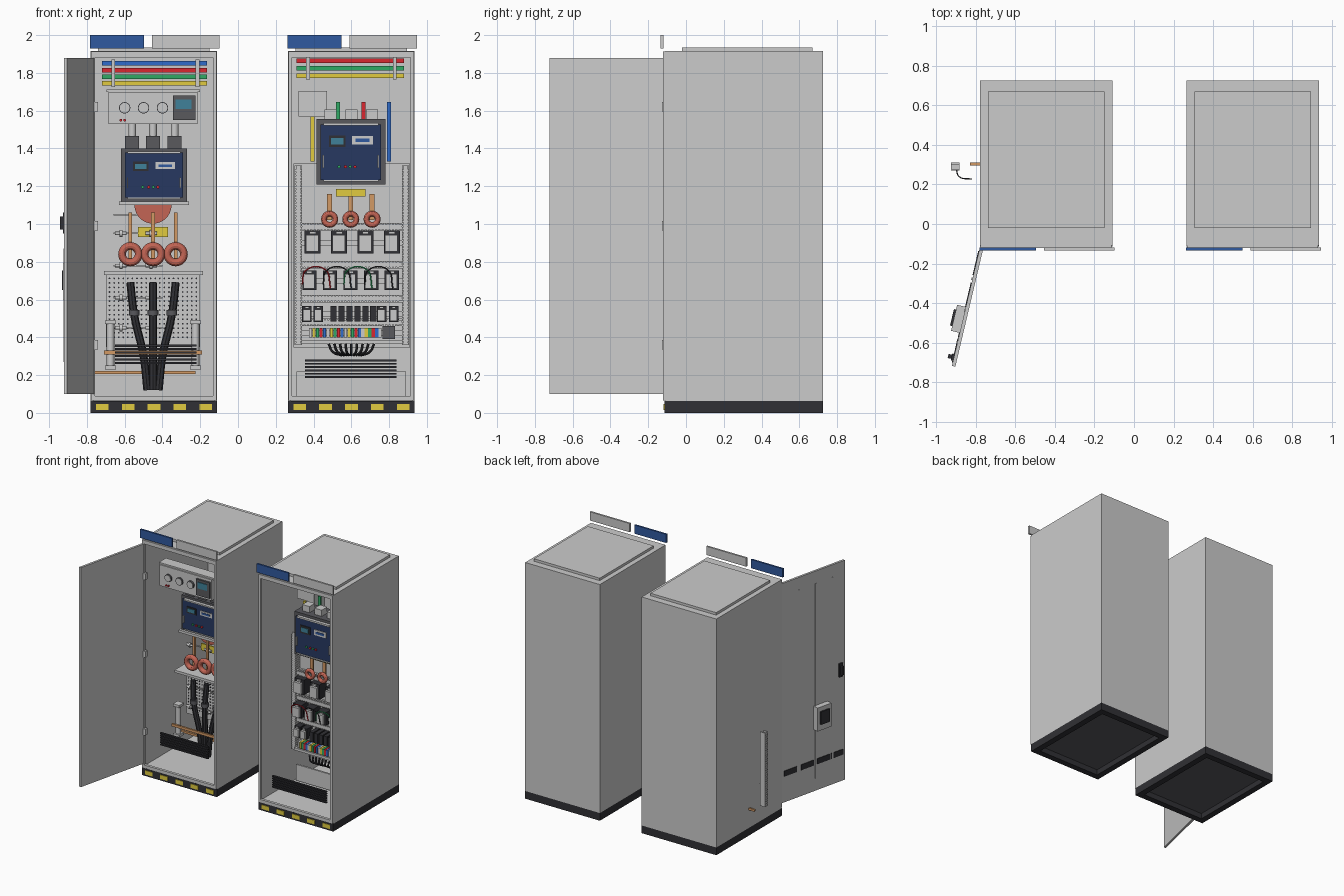
import bpy, bmesh, math
from mathutils import Matrix, Vector

if "Cube" in bpy.data.objects:
    bpy.data.objects.remove(bpy.data.objects["Cube"])

COL = dict(blue=(.03,.1,.35,1), navy=(.02,.04,.12,1), red=(.7,.02,.03,1), green=(.03,.4,.13,1),
           yellow=(.75,.6,.05,1), busblue=(.03,.15,.6,1), dark=(.03,.03,.035,1), mid=(.1,.1,.11,1),
           copper=(.65,.32,.13,1), coil=(.55,.13,.09,1), teal=(.05,.22,.32,1), white=(.8,.8,.8,1))
MATS = {}

def paint(ob, col):
    if not col: return
    if col not in MATS:
        MATS[col] = bpy.data.materials.new(col)
        MATS[col].diffuse_color = COL[col]
    ob.data.materials.append(MATS[col])

def finish(name, bm, col, M=None):
    me = bpy.data.meshes.new(name)
    bm.to_mesh(me); bm.free()
    ob = bpy.data.objects.new(name, me)
    bpy.context.collection.objects.link(ob)
    if M: ob.matrix_world = M
    paint(ob, col)
    return ob

def smooth(ob):
    bpy.ops.object.select_all(action='DESELECT')
    ob.select_set(True); bpy.context.view_layer.objects.active = ob
    bpy.ops.object.shade_smooth_by_angle()

def boxes(name, items, col=None, M=None):
    """items: (x0, x1, y0, y1, z0, z1)"""
    bm = bmesh.new()
    for a, b, c, d, e, f in items:
        T = Matrix.Translation(((a+b)/2, (c+d)/2, (e+f)/2)) @ Matrix.Diagonal((b-a, d-c, f-e, 1))
        bmesh.ops.create_cube(bm, size=1, matrix=T)
    return finish(name, bm, col, M)

def cyls(name, items, axis='Y', col=None, n=20, M=None):
    """items: (x, y, z, radius, length), centred"""
    R = {'Z': Matrix(), 'Y': Matrix.Rotation(math.pi/2, 4, 'X'), 'X': Matrix.Rotation(math.pi/2, 4, 'Y')}[axis]
    bm = bmesh.new()
    for x, y, z, r, l in items:
        bmesh.ops.create_cone(bm, cap_ends=True, segments=n, radius1=r, radius2=r, depth=l,
                              matrix=Matrix.Translation((x, y, z)) @ R)
    ob = finish(name, bm, col, M)
    smooth(ob)
    return ob

def ring(name, x, y, z, R, r, col):
    bpy.ops.mesh.primitive_torus_add(location=(x, y, z), rotation=(math.pi/2, 0, 0), major_radius=R,
                                     minor_radius=r, major_segments=32, minor_segments=12)
    ob = bpy.context.object; ob.name = name
    paint(ob, col); smooth(ob)

def tube(name, pts, r, col):
    cu = bpy.data.curves.new(name, 'CURVE'); cu.dimensions = '3D'
    cu.bevel_depth = r; cu.bevel_resolution = 2; cu.resolution_u = 6; cu.use_fill_caps = True
    sp = cu.splines.new('BEZIER'); sp.bezier_points.add(len(pts)-1)
    for p, c in zip(sp.bezier_points, pts):
        p.co = Vector(c); p.handle_left_type = p.handle_right_type = 'AUTO'
    ob = bpy.data.objects.new(name, cu)
    bpy.context.collection.objects.link(ob)
    paint(ob, col)
    bpy.ops.object.select_all(action='DESELECT')
    ob.select_set(True); bpy.context.view_layer.objects.active = ob
    bpy.ops.object.convert(target='MESH')
    smooth(bpy.context.object)

def duct(name, x0, x1, y0, y1, z0, z1, upright):
    """slotted wiring duct: lid, back and rows of teeth"""
    lid = .008
    it = [(x0, x1, y1-lid, y1, z0, z1)]
    if upright:
        it.append((x0+.007, x1-.007, y0, y0+lid, z0, z1))
        n = int((z1-z0)/.018)
        it += [(x0, x1, y0, y1, z0+i*.018, z0+i*.018+.011) for i in range(n)]
    else:
        it.append((x0, x1, y0, y0+lid, z0+.007, z1-.007))
        n = int((x1-x0)/.018)
        it += [(x0+i*.018, x0+i*.018+.011, y0, y1, z0, z1) for i in range(n)]
    boxes(name, it)

# ---------- cabinet carcass, plinth, roof and sign boards ----------
def cabinet(side, x0):
    x1 = x0+.67
    boxes(side+'_shell', [(x0, x0+.015, -.11, .725, .062, 1.915), (x1-.015, x1, -.11, .725, .062, 1.915),
        (x0, x1, .71, .725, .062, 1.915), (x0, x1, -.11, .725, 1.9, 1.915), (x0, x1, -.1, .725, .062, .077)])
    boxes(side+'_front_frame', [(x0+.003, x0+.022, -.122, -.1, .066, 1.912), (x1-.022, x1-.003, -.122, -.1, .066, 1.912),
        (x0+.022, x1-.022, -.122, -.1, 1.882, 1.912), (x0+.022, x1-.022, -.122, -.1, .066, .09)])
    boxes(side+'_roof_plate', [(x0+.04, x1-.04, -.02, .67, 1.91, 1.935)])
    boxes(side+'_plinth', [(x0, x1, -.115, -.065, 0, .062), (x0, x1, .675, .725, 0, .062),
        (x0, x0+.05, -.065, .675, 0, .062), (x1-.05, x1, -.065, .675, 0, .062)], 'dark')
    boxes(side+'_floor_underside', [(x0+.05, x1-.05, -.065, .675, .045, .06)], 'mid')
    boxes(side+'_plinth_warning_patches', [(x0+.028+i*.137, x0+.095+i*.137, -.12, -.114, .015, .048) for i in range(5)], 'yellow')
    boxes(side+'_sign_blue', [(x0-.003, x0+.283, -.135, -.12, 1.93, 2)], 'blue')
    boxes(side+'_sign_grey', [(x0+.325, x0+.682, -.135, -.12, 1.93, 2)])

cabinet('left', -.78)
cabinet('right', .265)

def louvre(side, x0, x1, z0, z1):
    n = 6; s = (z1-z0)/n
    boxes(side+'_louvre', [(x0, x1, -.07, -.055, z0+i*s, z0+i*s+s*.55) for i in range(n)], 'dark')
louvre('left', -.65, -.22, .26, .37)
louvre('right', .355, .84, .185, .29)

# ---------- open door, built closed then swung about its hinge ----------
D = Matrix.Translation((-.77, -.12, 0)) @ Matrix.Rotation(math.radians(-103.3), 4, 'Z')
boxes('door_panel', [(0, .617, -.01, .008, .1, 1.88)], None, D)
boxes('door_ribs', [(u-.006, u+.006, -.015, -.009, .2, 1.78) for u in (.165, .33, .495)], None, D)
boxes('door_vents', [(u, u+.125, -.014, -.009, .31, .355) for u in (.02, .185, .345, .475)], 'dark', D)
boxes('door_meter_box', [(.31, .445, -.055, -.009, .6, .79)], None, D)
boxes('door_meter_face', [(.335, .42, -.066, -.054, .65, .755)], 'dark', D)
boxes('door_handle', [(.555, .59, -.022, -.009, .95, 1.06), (.562, .583, -.04, -.02, .97, 1.04)], 'dark', D)
boxes('door_hinges', [(-.77, -.742, -.128, -.1, z-.025, z+.025) for z in (.36, .99, 1.62)])

# ---------- busbars ----------
def busbars(side, x0, x1, z, cols, step):
    for i, c in enumerate(cols):
        boxes(f'{side}_busbar_{c}', [(x0, x1, .3, .325, z-i*step-.012, z-i*step+.012)], c)
    b = z-(len(cols)-1)*step
    boxes(side+'_busbar_supports', [(x-.01, x+.01, .292, .4, b-.02, z+.02) for x in (x0+.06, x1-.05)])
busbars('left', -.72, -.165, 1.85, ('busblue', 'red', 'green', 'yellow'), .035)
busbars('right', .31, .88, 1.865, ('red', 'green', 'yellow'), .04)

# ---------- circuit breaker ----------
def breaker(side, x0, x1, z0, z1, y):
    w, h = x1-x0, z1-z0
    X = lambda t: x0+w*t
    Z = lambda t: z0+h*t
    boxes(side+'_breaker_body', [(x0, x1, y+.01, y+.19, z0, z1)], 'mid')
    boxes(side+'_breaker_face', [(X(.06), X(.94), y-.005, y+.02, Z(.07), Z(.92))], 'navy')
    boxes(side+'_breaker_trim', [(X(.1), X(.9), y-.015, y+.02, Z(.9), Z(.94)), (X(.1), X(.9), y-.01, y+.02, Z(.04), Z(.07)),
        (X(.52), X(.82), y-.01, y, Z(.61), Z(.74)), (X(.09), X(.11), y-.02, y, Z(.25), Z(.45)), (X(.89), X(.91), y-.02, y, Z(.25), Z(.45))], 'white')
    boxes(side+'_breaker_label', [(X(.57), X(.77), y-.014, y-.008, Z(.65), Z(.7))], 'blue')
    boxes(side+'_breaker_screen', [(X(.18), X(.42), y-.012, y, Z(.57), Z(.75))], 'dark')
    boxes(side+'_breaker_display', [(X(.21), X(.39), y-.016, y-.01, Z(.61), Z(.71))], 'teal')
    cyls(side+'_breaker_red_buttons', [(X(t), y-.008, Z(.27), .008, .012) for t in (.42, .56)], 'Y', 'red')
    cyls(side+'_breaker_green_buttons', [(X(t), y-.008, Z(.27), .008, .012) for t in (.33, .49)], 'Y', 'green')
breaker('left', -.62, -.27, 1.12, 1.4, .15)
breaker('right', .415, .78, 1.21, 1.555, .12)

# ---------- left cabinet: meter panel ----------
boxes('meter_panel', [(-.685, -.215, -.03, .06, 1.53, 1.7), (-.695, -.2, -.02, .07, 1.7, 1.712)])
gx = (-.6, -.5, -.4)
cyls('gauge_rims', [(x, -.035, 1.615, .03, .016) for x in gx], 'Y', 'mid', 32)
cyls('gauge_faces', [(x, -.038, 1.615, .026, .016) for x in gx], 'Y', 'white', 32)
boxes('relay_unit', [(-.345, -.225, -.045, -.025, 1.55, 1.68)], 'mid')
boxes('relay_display', [(-.33, -.245, -.05, -.04, 1.61, 1.66)], 'teal')
cyls('panel_lamps', [(x, -.034, 1.55, .007, .012) for x in (-.62, -.6)], 'Y', 'red')

# breaker bushings, tray and current transformers
bx = (-.56, -.45, -.335)
boxes('bushing_blocks', [(x-.037, x+.037, .18, .27, 1.4, 1.465) for x in bx], 'mid')
cyls('bushing_posts', [(x, .225, 1.495, .02, .07) for x in bx], 'Z')
boxes('breaker_tray', [(-.63, -.26, .14, .36, 1.1, 1.12)])
cyls('zero_sequence_coil', [(-.45, .29, 1.1, .098, .05)], 'Y', 'coil', 40)
for x in (-.57, -.45, -.33):
    ring('current_transformer', x, .22, .84, .044, .02, 'coil')
boxes('dropper_bars', [(x-.01, x+.01, .245, .26, .8, 1.06) for x in (-.57, -.45, -.33)], 'copper')
boxes('left_yellow_label', [(-.53, -.37, .28, .29, .93, .985)], 'yellow')
zs = (.95, .78, .61, .45)
cyls('insulator_pins', [(x, .27, z, .009, .06) for x in (-.62, -.46) for z in zs], 'X')
cyls('insulator_flanges', [(x, .27, z, .018, .015) for x in (-.62, -.46) for z in zs], 'X')
boxes('pin_rails', [(-.66, -.4, .285, .295, z-.004, z+.004) for z in zs+(1.05,)])

# perforated plate, shelf, cables, posts and earth bars
boxes('perforated_plate', [(-.7, -.2, .34, .35, .35, .73)])
cyls('plate_holes', [(-.68+i*.0242, .339, .4+j*.024, .005, .006) for i in range(20) for j in range(14)], 'Y', 'dark', 6)
boxes('cable_shelf', [(-.71, -.185, .2, .35, .73, .75)])
for k in (-1, 0, 1):
    c = -.45
    tube('power_cable', [(c+k*.12, .24, .69), (c+k*.1, .22, .52), (c+k*.05, .22, .3), (c+k*.03, .22, .12)], .021, 'dark')
cyls('cable_collars', [(-.45+k*.1, .22, .53, .028, .03) for k in (-1, 0, 1)], 'Z', 'mid')
cyls('support_posts', [(x, .2, .355, .02, .25) for x in (-.675, -.225)], 'Z', 'white')
boxes('support_post_caps', [(x-.028, x+.028, .17, .23, z-.01, z+.01) for x in (-.675, -.225) for z in (.24, .48)], 'white')
boxes('support_bar', [(-.71, -.19, .16, .175, .31, .33)], 'copper')
boxes('earth_bar', [(-.83, -.225, .295, .31, .207, .223)], 'copper')
duct('outer_duct', -.925, -.882, .27, .31, .27, .87, True)
tube('outer_wire', [(-.9, .28, .4), (-.885, .24, .4), (-.82, .227, .4)], .003, 'dark')

# ---------- right cabinet: mounting plate and ducts ----------
boxes('mounting_plate', [(.293, .91, .31, .322, .345, 1.32)])
for x in (.3, .868):
    duct('vertical_duct', x, x+.038, .255, .31, .36, 1.31, True)
for z in (.965, .765, .585, .46):
    duct('horizontal_duct', .338, .868, .265, .31, z, z+.04, False)
boxes('gland_plate', [(.32, .47, .3, .31, 1.57, 1.705)])
boxes('lower_sill', [(.31, .89, .3, .315, .09, .22)])
for c, x, z0, z1 in (('yellow', .395, 1.33, 1.57), ('green', .53, 1.5, 1.645), ('red', .665, 1.5, 1.645), ('busblue', .8, 1.33, 1.645)):
    boxes('riser_bar_'+c, [(x-.011, x+.011, .285, .3, z0, z1)], c)
boxes('breaker_top_terminals', [(x-.032, x+.032, .17, .24, 1.555, 1.605) for x in (.49, .6, .71)])

# small transformers with copper links
tx = (.485, .597, .71)
for x in tx:
    ring('small_transformer', x, .23, 1.025, .03, .015, 'coil')
boxes('transformer_links', [(x-.013, x+.013, .25, .262, 1.02, 1.16) for x in tx], 'copper')
boxes('right_yellow_label', [(.52, .675, .24, .25, 1.145, 1.185)], 'yellow')

# contactor rows: body, raised face and dark base
def devices(name, xs, z0, z1, w, y):
    h = z1-z0
    boxes(name+'_bases', [(x-w/2, x+w/2, y+.02, .31, z0, z1) for x in xs], 'dark')
    boxes(name+'_fronts', [(x-w*.42, x+w*.36, y, y+.025, z0+h*.08, z1-h*.2) for x in xs])
    boxes(name+'_tops', [(x-w*.2, x+w*.2, y+.01, y+.025, z1-h*.15, z1-h*.03) for x in xs], 'white')
devices('contactors', [.395+i*.14 for i in range(4)], .845, .965, .085, .2)
devices('relays', [.378+i*.109 for i in range(5)], .65, .755, .075, .2)
devices('miniature_breakers', (.365, .425, .76, .825), .48, .565, .05, .22)
boxes('fuse_holders', [(.49+i*.042, .522+i*.042, .215, .31, .485, .565) for i in range(6)], 'dark')
boxes('din_rails', [(.34, .868, .295, .31, z-.015, z+.015) for z in (.9, .7, .525, .425)], 'white')

# terminal strip and wiring
tc = ('white', 'yellow', 'green', 'red', 'busblue')
for k, c in enumerate(tc):
    boxes('terminals_'+c, [(.375+i*.0185, .391+i*.0185, .225, .31, .4, .45) for i in range(k, 21, 5)], c)
boxes('terminal_end_relay', [(.765, .83, .21, .31, .39, .46)], 'mid')
boxes('terminal_tray', [(.335, .87, .24, .31, .365, .385)])
for i in range(9):
    t = (i-4)/4
    tube('outgoing_wire', [(.6+t*.12, .23, .365), (.6+t*.1, .22, .325), (.6+t*.05, .25, .305)], .007, 'dark')
for i, c in enumerate(('red', 'dark', 'green', 'dark')):
    x = .4+i*.11
    tube('relay_wire', [(x-.06, .2, .68), (x-.04, .185, .755), (x+.06, .185, .76), (x+.09, .2, .66)], .004, c)

for m in bpy.data.materials:
    if m.users and not m.is_grease_pencil:
        m.use_nodes = True
        m.node_tree.nodes["Principled BSDF"].inputs["Base Color"].default_value = m.diffuse_color
